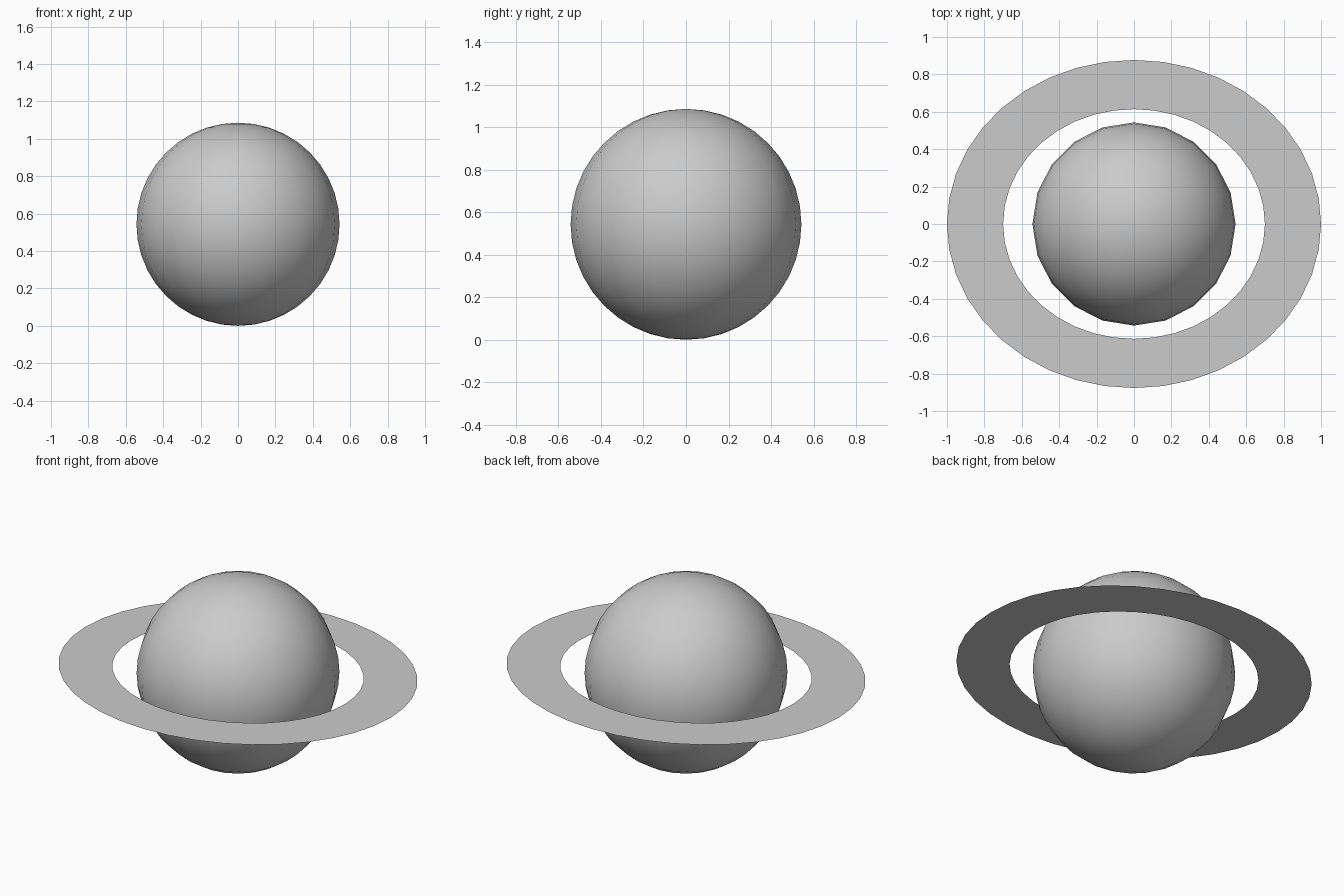
import bpy, bmesh, math

if "Cube" in bpy.data.objects:
    bpy.data.objects.remove(bpy.data.objects["Cube"])

R = 0.543          # globe radius
SEGS = 40          # ring sides

# Globe: smooth sphere resting on the ground plane
bpy.ops.mesh.primitive_uv_sphere_add(segments=20, ring_count=20, radius=R, location=(0, 0, R))
globe = bpy.context.object
globe.name = "globe"
bpy.ops.object.shade_smooth()

# Ring: thin flat elliptical band around the equator
bm = bmesh.new()


def ellipse(rx, ry):
    return [bm.verts.new((rx * math.cos(2 * math.pi * i / SEGS),
                          ry * math.sin(2 * math.pi * i / SEGS), 0)) for i in range(SEGS)]


inner = ellipse(0.70, 0.614)
outer = ellipse(1.0, 0.877)
for i in range(SEGS):
    j = (i + 1) % SEGS
    bm.faces.new((inner[i], outer[i], outer[j], inner[j]))
mesh = bpy.data.meshes.new("ring")
bm.to_mesh(mesh)
bm.free()
ring = bpy.data.objects.new("ring", mesh)
ring.location.z = R
bpy.context.collection.objects.link(ring)
